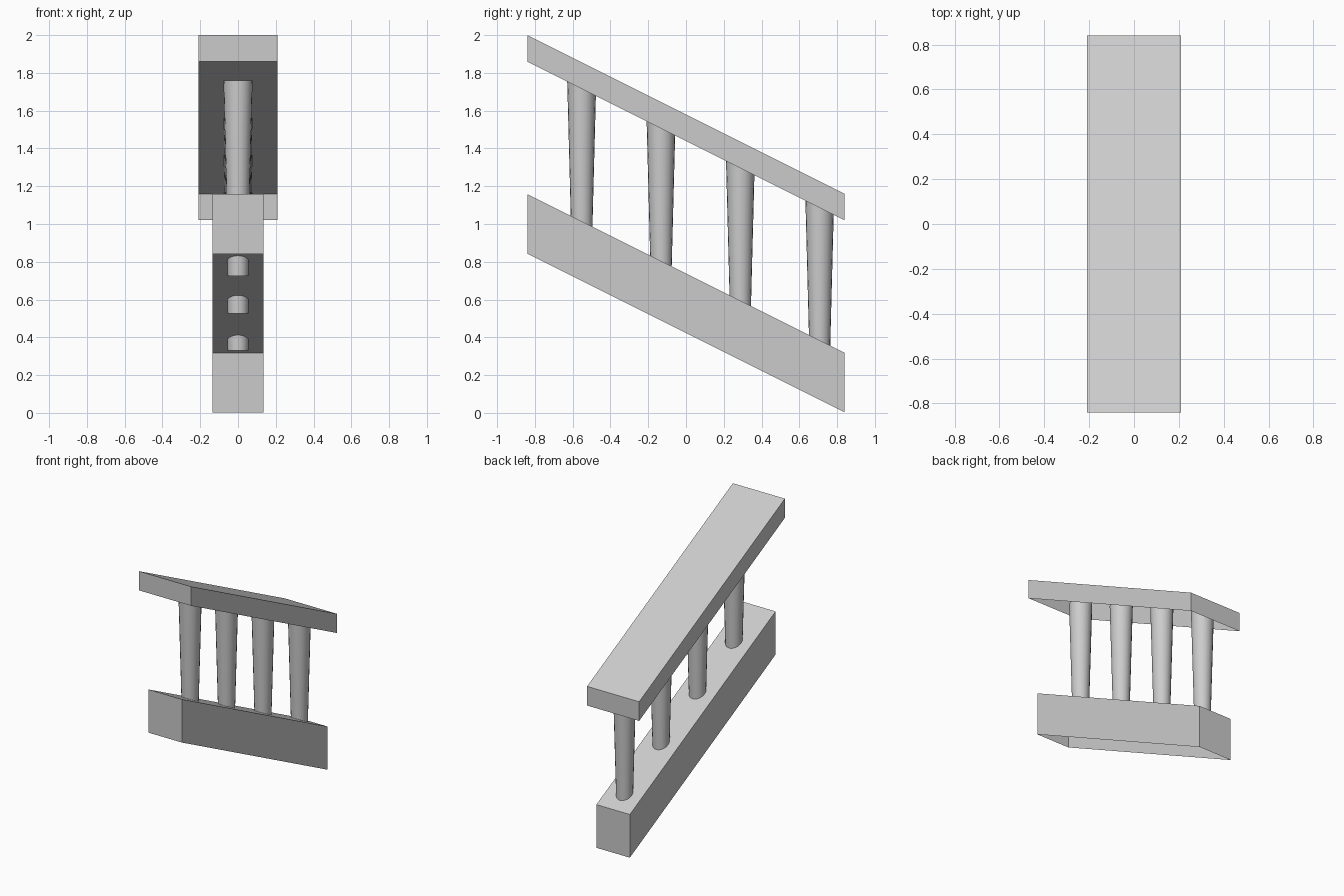
import bpy, bmesh

if "Cube" in bpy.data.objects:
    bpy.data.objects.remove(bpy.data.objects["Cube"])

HALF_LEN = 0.84   # half length along y
SLOPE = -0.5      # fall of the rails from front to back


def new_object(name, bm):
    bmesh.ops.recalc_face_normals(bm, faces=bm.faces)
    mesh = bpy.data.meshes.new(name)
    bm.to_mesh(mesh)
    bm.free()
    obj = bpy.data.objects.new(name, mesh)
    bpy.context.collection.objects.link(obj)
    return obj


def sloped_rail(name, half_width, mid_z, height):
    # Sheared box with vertical ends and an open underside
    bm = bmesh.new()
    bmesh.ops.create_cube(bm, size=2)
    bm.normal_update()
    under = [f for f in bm.faces if f.normal.z < -0.5]
    for v in bm.verts:
        v.co.x *= half_width
        v.co.y *= HALF_LEN
        v.co.z = mid_z + v.co.z * height / 2 + SLOPE * v.co.y
    mesh_name = name
    # Normals are fixed while the box is closed, then the underside goes
    bmesh.ops.recalc_face_normals(bm, faces=bm.faces)
    bmesh.ops.delete(bm, geom=under, context='FACES_ONLY')
    return new_object(mesh_name, bm)


def baluster(name, y, z0, z1, r0, r1):
    # Tapered round post, its open ends hidden inside the rails
    bm = bmesh.new()
    bmesh.ops.create_cone(bm, cap_ends=False, segments=20,
                          radius1=r0, radius2=r1, depth=z1 - z0)
    bmesh.ops.translate(bm, verts=bm.verts, vec=(0, y, (z0 + z1) / 2))
    obj = new_object(name, bm)
    for p in obj.data.polygons:
        p.use_smooth = True
    return obj


# Handrail and base
sloped_rail("handrail", 0.21, 1.51, 0.14)
sloped_rail("base_rail", 0.135, 0.58, 0.315)

# Four balusters stepping down the slope
for i in range(4):
    drop = 0.197 * i
    baluster(f"baluster_{i + 1}", -0.552 + 0.42 * i,
             0.921 - drop, 1.759 - drop, 0.055, 0.077)
